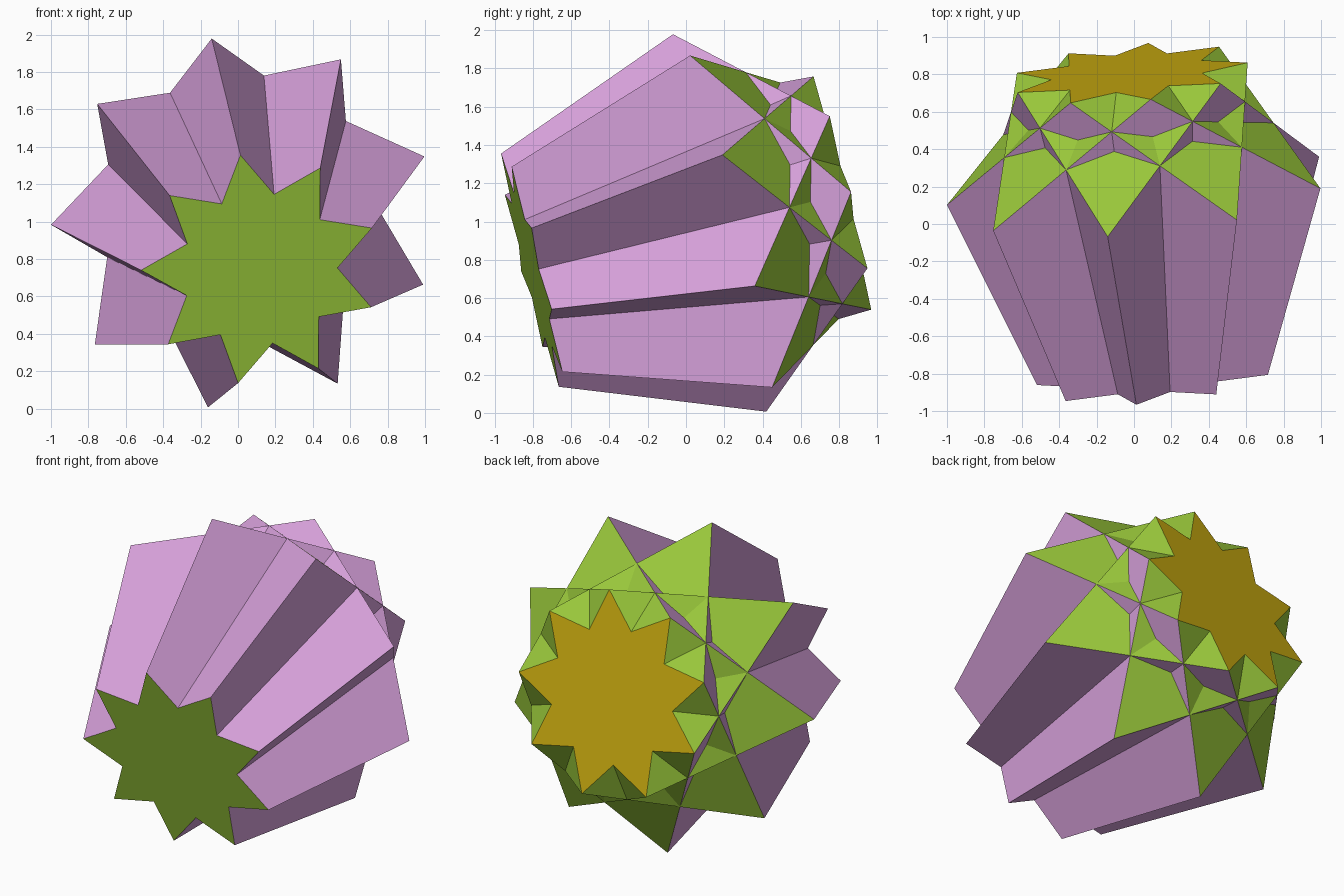
import bpy, bmesh, math
from mathutils import Vector, Matrix

cube = bpy.data.objects.get("Cube")
if cube:
    bpy.data.objects.remove(cube, do_unlink=True)


def make_material(name, rgb):
    """Flat colour given as 0-255 display values, stored as linear."""
    lin = [((c / 255 + 0.055) / 1.055) ** 2.4 for c in rgb]
    mat = bpy.data.materials.new(name)
    mat.use_nodes = True
    mat.diffuse_color = (*lin, 1)
    mat.node_tree.nodes["Principled BSDF"].inputs["Base Color"].default_value = (*lin, 1)
    return mat


MATERIALS = [make_material("orchid purple", (214, 160, 218)),
             make_material("leaf green", (152, 198, 58)),
             make_material("mustard gold", (202, 172, 16))]
PURPLE, GREEN, GOLD = range(3)

# Proportions of an icosahedron with three corners cut away
EDGE = 1.104
PHI = (1 + math.sqrt(5)) / 2
R_END = EDGE / math.sqrt(3)      # radius of both end triangles
R_MID = R_END * PHI              # radius of the widest ring
H_MID = R_MID                    # height of the widest ring
H_TOP = R_END * PHI ** 2         # height of the far triangle

# Tilted frame: axis runs front to back, "up" points at one star tip
base = Vector((0.117, -0.806, 0.747))
axis = Vector((-0.0865, 0.967, 0.24)).normalized()
tip = Vector((-0.1625, -0.2611, 0.9516))
up = (tip - axis * tip.dot(axis)).normalized()
side = axis.cross(up)
frame = Matrix.Translation(base) @ Matrix((up, side, axis)).transposed().to_4x4()


def ring(bm, radius, height, start):
    return [bm.verts.new((radius * math.cos(math.radians(start + 120 * i)),
                          radius * math.sin(math.radians(start + 120 * i)), height))
            for i in range(3)]


def make_solid(name, turn):
    bm = bmesh.new()
    near = ring(bm, R_END, 0, turn)
    mid = ring(bm, R_MID, H_MID, turn)
    far = ring(bm, R_END, H_TOP, turn + 60)

    def face(verts, colour):
        bm.faces.new(verts).material_index = colour

    face(near, GREEN)
    face(far, GOLD)
    for i in range(3):
        j = (i + 1) % 3
        face([near[i], near[j], mid[j], far[i], mid[i]], PURPLE)   # pentagon
        face([mid[j], far[j], far[i]], GREEN)                      # triangle
    bmesh.ops.recalc_face_normals(bm, faces=bm.faces)
    bm.transform(frame)
    mesh = bpy.data.meshes.new(name)
    bm.to_mesh(mesh)
    bm.free()
    for mat in MATERIALS:
        mesh.materials.append(mat)
    obj = bpy.data.objects.new(name, mesh)
    bpy.context.collection.objects.link(obj)


# Three interlocking solids turned about the shared axis form the nine-point star
for n, label in enumerate(("first", "second", "third")):
    make_solid(label + "_star_solid", 40 * n)
